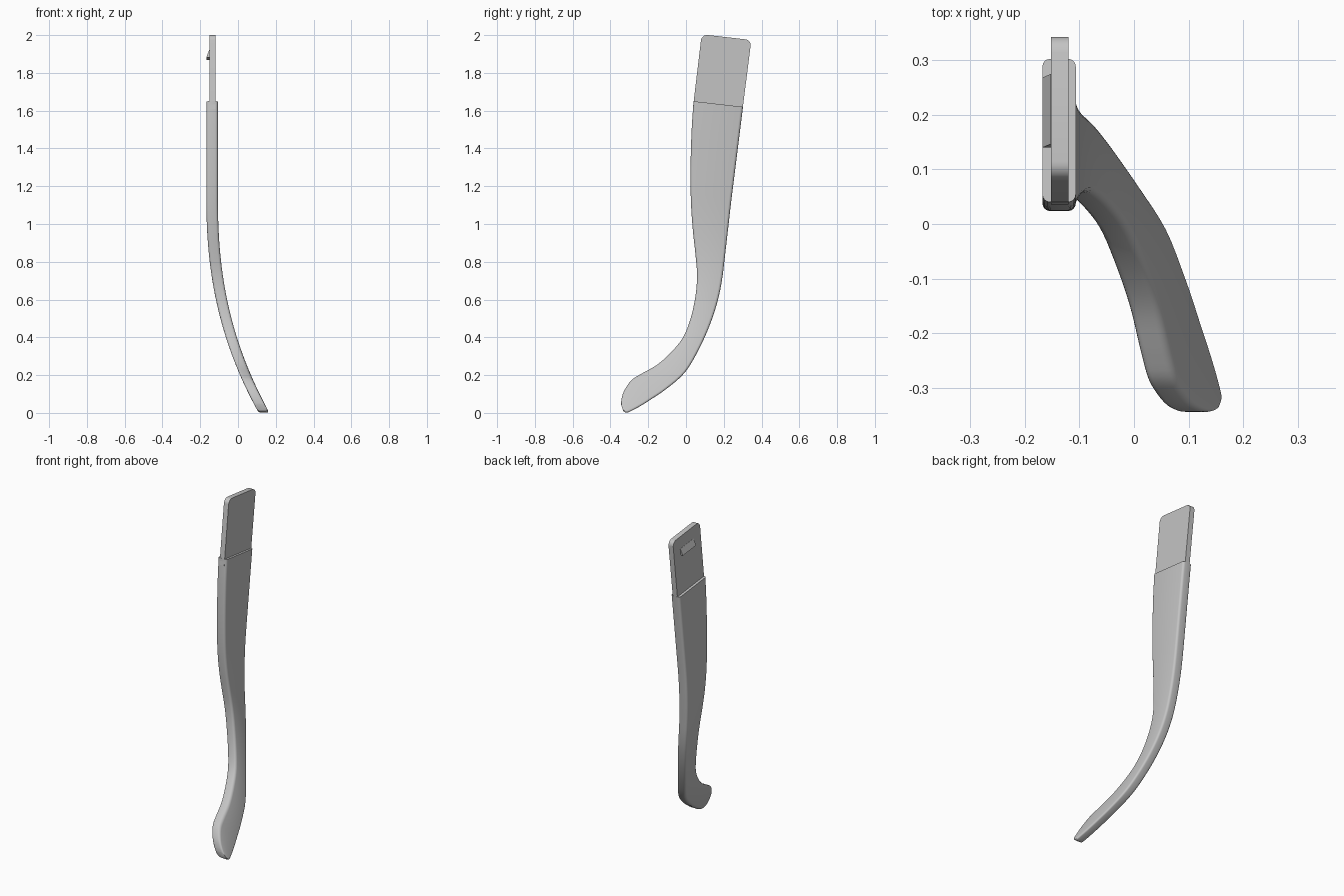
import bpy, bmesh, math
from mathutils import Vector

cube = bpy.data.objects.get("Cube")
if cube:
    bpy.data.objects.remove(cube, do_unlink=True)

grey = bpy.data.materials.new("light grey plastic")
grey.use_nodes = True
colour = (0.55, 0.55, 0.55, 1)
grey.diffuse_color = colour
grey.node_tree.nodes["Principled BSDF"].inputs["Base Color"].default_value = colour


def finish(name, bm):
    bmesh.ops.recalc_face_normals(bm, faces=bm.faces)
    mesh = bpy.data.meshes.new(name)
    bm.to_mesh(mesh)
    bm.free()
    obj = bpy.data.objects.new(name, mesh)
    bpy.context.collection.objects.link(obj)
    mesh.materials.append(grey)
    bpy.ops.object.select_all(action='DESELECT')
    obj.select_set(True)
    bpy.context.view_layer.objects.active = obj
    bpy.ops.object.shade_smooth_by_angle(angle=math.radians(35))
    return obj


def bend(z):
    """Sideways position of the arm's middle at height z."""
    return -0.137 + 0.275 * (max(0, 1.15 - z) / 1.15) ** 2.32


def smooth(points, steps=4):
    """Catmull-Rom interpolation through points."""
    p = [2 * points[0] - points[1]] + points + [2 * points[-1] - points[-2]]
    out = []
    for a, b, c, d in zip(p, p[1:], p[2:], p[3:]):
        for i in range(steps):
            t = i / steps
            out.append(0.5 * (2 * b + (c - a) * t + (2 * a - 5 * b + 4 * c - d) * t * t
                              + (3 * b - a - 3 * c + d) * t ** 3))
    return out + [points[-1]]


# Curved arm: front and back edge (y, z) at each station, top to tip
stations = [
    (.04, 1.65, .302, 1.62), (.03, 1.5, .283, 1.47), (.024, 1.3, .258, 1.27),
    (.026, 1.12, .237, 1.1), (.036, .97, .22, .95), (.05, .84, .205, .82),
    (.058, .74, .19, .70), (.053, .64, .167, .59), (.03, .52, .128, .47),
    (-.01, .41, .07, .34), (-.07, .33, -.005, .215), (-.15, .257, -.1, .13),
    (-.24, .205, -.18, .075), (-.29, .172, -.24, .037), (-.327, .118, -.29, .01),
    (-.341, .075, -.315, .001), (-.344, .045, -.332, .01),
]
fronts = smooth([Vector(s[:2]) for s in stations])
backs = smooth([Vector(s[2:]) for s in stations])

bm = bmesh.new()
rings = []
for f, b in zip(fronts, backs):
    middle, along = (f + b) / 2, (b - f).normalized()
    half_w = (b - f).length / 2
    half_t = 0.028 + 0.0025 * min(1, middle.y)
    r = min(0.014, half_w * 0.8)
    ring = []
    for su, sx, start in ((1, 1, 0), (-1, 1, 90), (-1, -1, 180), (1, -1, 270)):
        for k in range(5):
            a = math.radians(start + k * 22.5)
            yz = middle + along * (su * (half_w - r) + r * math.cos(a))
            x = sx * (half_t - r) + r * math.sin(a)
            ring.append(bm.verts.new((x + bend(yz.y), yz.x, yz.y)))
    rings.append(ring)
for one, two in zip(rings, rings[1:]):
    n = len(one)
    for i in range(n):
        bm.faces.new((one[i], one[(i + 1) % n], two[(i + 1) % n], two[i]))
bm.faces.new(rings[0])
bm.faces.new(rings[-1])
finish("curved_arm", bm)


def plate(x0, x1, outline):
    """Extrude a (y, z) outline from x0 to x1."""
    bm = bmesh.new()
    face = bm.faces.new([bm.verts.new((x0, y, z)) for y, z in outline])
    new = bmesh.ops.extrude_face_region(bm, geom=[face])["geom"]
    bmesh.ops.translate(bm, verts=[v for v in new if isinstance(v, bmesh.types.BMVert)],
                        vec=(x1 - x0, 0, 0))
    return bm


# Thin mounting tab with rounded upper corners
bm = plate(-0.152, -0.12, [(.036, 1.61), (.296, 1.58), (.346, 1.974), (.083, 2.004)])
corners = [e for e in bm.edges if all(v.co.z > 1.9 for v in e.verts)
           and abs(e.verts[0].co.x - e.verts[1].co.x) > 0.01]
bmesh.ops.bevel(bm, geom=corners, offset=0.032, segments=6, profile=0.5, affect='EDGES')
finish("mounting_tab", bm)

# Wedge-shaped catch: flush at its upper edge, proud at its lower edge
bm = plate(-0.151, -0.167, [(.14, 1.882), (.268, 1.867), (.274, 1.907), (.146, 1.922)])
for v in bm.verts:
    if v.co.x < -0.16 and v.co.z > 1.895:
        v.co.x = -0.153
finish("snap_catch", bm)
